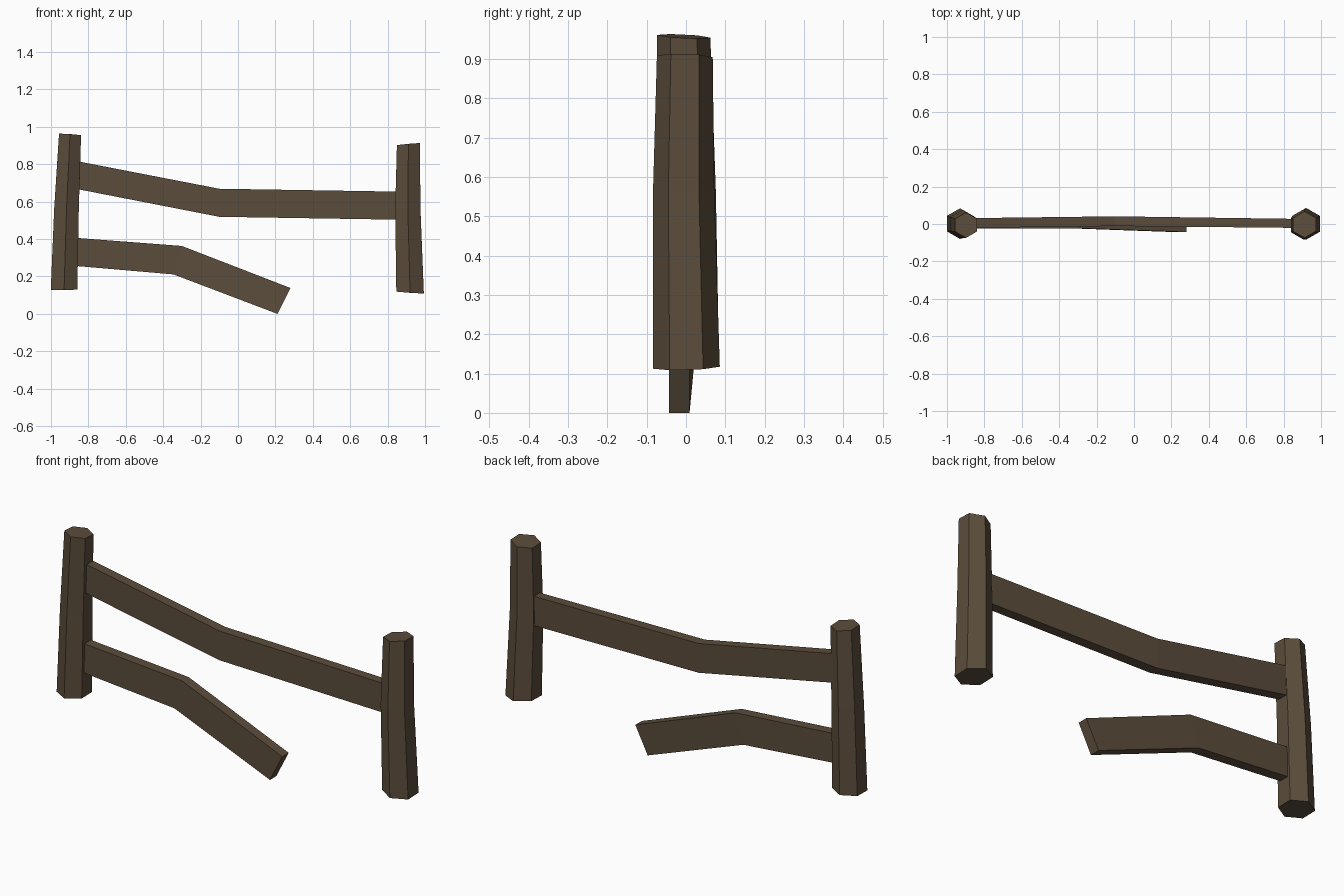
import bpy, bmesh
from math import sin, cos, pi

if "Cube" in bpy.data.objects:
    bpy.data.objects.remove(bpy.data.objects["Cube"])

wood = bpy.data.materials.new("dark_wood")
wood.diffuse_color = (0.105, 0.073, 0.044, 1)
wood.use_nodes = True
wood.node_tree.nodes["Principled BSDF"].inputs["Base Color"].default_value = wood.diffuse_color


def loft(name, rings):
    """Skin a row of equal-sized vertex rings and cap both ends."""
    bm = bmesh.new()
    rows = [[bm.verts.new(p) for p in ring] for ring in rings]
    n = len(rows[0])
    for a, b in zip(rows, rows[1:]):
        for i in range(n):
            j = (i + 1) % n
            bm.faces.new((a[i], a[j], b[j], b[i]))
    bm.faces.new(rows[0])
    bm.faces.new(rows[-1])
    bmesh.ops.recalc_face_normals(bm, faces=bm.faces)
    mesh = bpy.data.meshes.new(name)
    bm.to_mesh(mesh)
    bm.free()
    mesh.materials.append(wood)
    obj = bpy.data.objects.new(name, mesh)
    bpy.context.collection.objects.link(obj)


def hex_ring(x, y, z, r, sx=0, sy=0):
    """Hexagon with corners on +-y, tilted by slopes sx and sy."""
    ring = []
    for i in range(6):
        a = pi / 2 + i * pi / 3
        dx, dy = r * cos(a), r * sin(a)
        ring.append((x + dx, y + dy, z + sx * dx + sy * dy))
    return ring


def plank_ring(top, bottom, y, t):
    """Rectangular plank section from its top and bottom (x, z) points."""
    (xt, zt), (xb, zb) = top, bottom
    return [(xt, y - t, zt), (xt, y + t, zt), (xb, y + t, zb), (xb, y - t, zb)]


# Crooked hexagonal posts
loft("left_post", [
    hex_ring(-0.930, 0.002, 0.129, 0.082, 0.02, 0.02),
    hex_ring(-0.917, 0.000, 0.560, 0.076, -0.03),
    hex_ring(-0.898, -0.006, 0.958, 0.068, -0.07, -0.05)])
loft("right_post", [
    hex_ring(0.920, 0.001, 0.115, 0.085, -0.07, 0.03),
    hex_ring(0.908, -0.006, 0.560, 0.078),
    hex_ring(0.911, -0.003, 0.907, 0.071, 0.09, -0.03)])

# Sagging upper rail
loft("upper_rail", [
    plank_ring((-0.90, 0.824), (-0.90, 0.675), 0.005, 0.026),
    plank_ring((-0.10, 0.669), (-0.10, 0.519), 0.015, 0.026),
    plank_ring((0.89, 0.653), (0.89, 0.503), 0.003, 0.024)])

# Broken lower rail with a free end
loft("lower_rail", [
    plank_ring((-0.90, 0.409), (-0.90, 0.259), 0.003, 0.026),
    plank_ring((-0.30, 0.363), (-0.345, 0.211), 0.003, 0.026),
    plank_ring((0.281, 0.138), (0.211, 0.0), -0.017, 0.026)])
